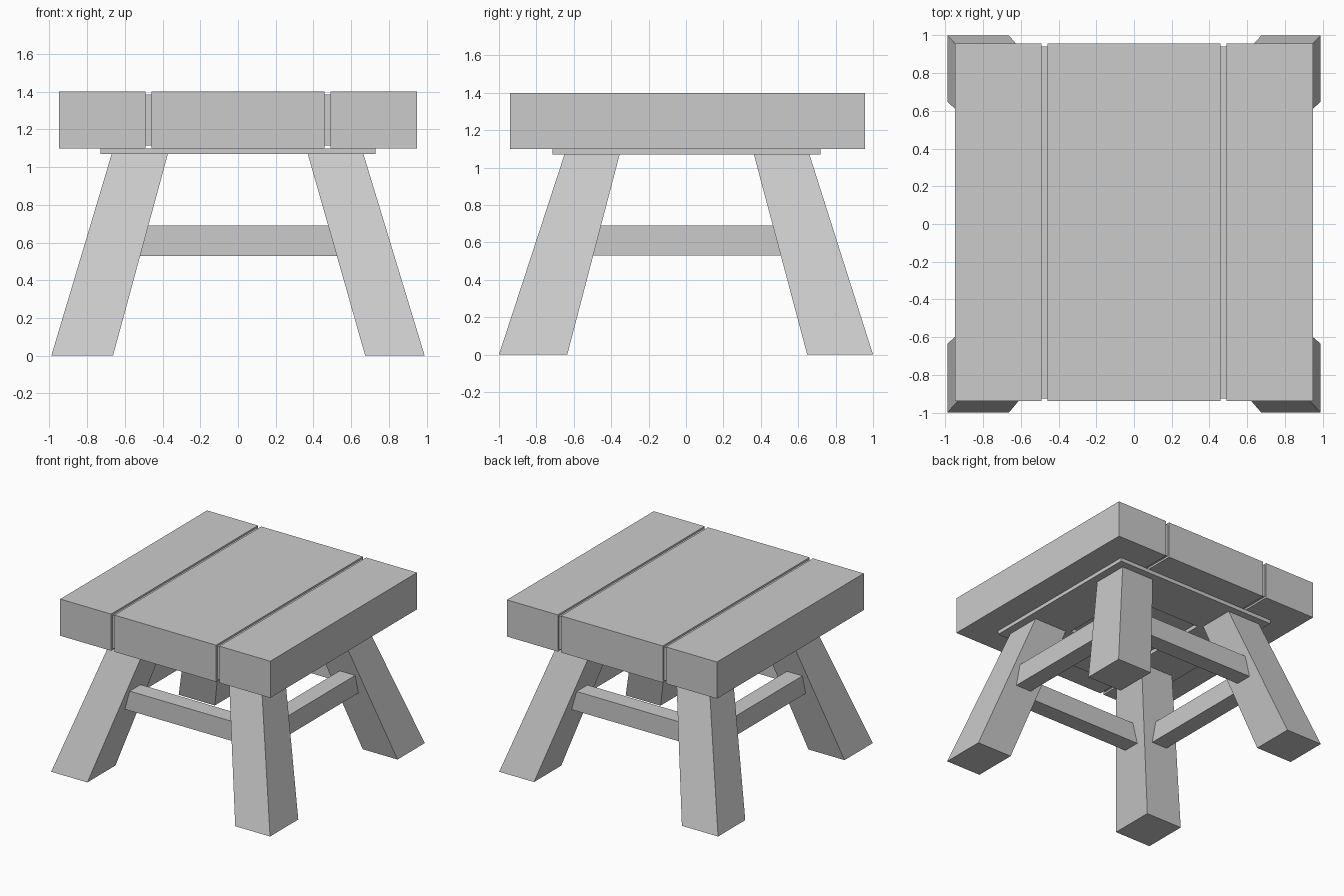
import bpy
import bmesh

if "Cube" in bpy.data.objects:
    bpy.data.objects.remove(bpy.data.objects["Cube"])


def finish(name, bm):
    bmesh.ops.recalc_face_normals(bm, faces=bm.faces)
    mesh = bpy.data.meshes.new(name)
    bm.to_mesh(mesh)
    bm.free()
    obj = bpy.data.objects.new(name, mesh)
    bpy.context.collection.objects.link(obj)
    return obj


def tapered_box(name, bottom, top, z0, z1):
    """Box between two rectangles, each given as (x0, x1, y0, y1)."""
    bm = bmesh.new()
    rings = []
    for (x0, x1, y0, y1), z in ((bottom, z0), (top, z1)):
        rings.append([bm.verts.new((x, y, z)) for x, y in
                      ((x0, y0), (x1, y0), (x1, y1), (x0, y1))])
    low, high = rings
    bm.faces.new(low[::-1])
    bm.faces.new(high)
    for i in range(4):
        j = (i + 1) % 4
        bm.faces.new((low[i], low[j], high[j], high[i]))
    return finish(name, bm)


def box(name, x0, x1, y0, y1, z0, z1):
    return tapered_box(name, (x0, x1, y0, y1), (x0, x1, y0, y1), z0, z1)


# Seat planks
for name, x0, x1 in (("left", -0.95, -0.49), ("middle", -0.46, 0.46), ("right", 0.49, 0.95)):
    box(name + "_seat_plank", x0, x1, -0.94, 0.957, 1.10, 1.40)

# Recessed strips filling the gaps between planks
for name, x in (("left", -0.475), ("right", 0.475)):
    box(name + "_gap_strip", x - 0.015, x + 0.015, -0.925, 0.942, 1.115, 1.385)

# Thin frame under the seat: two concentric squares, extruded
outer = [(-0.73, -0.715), (0.73, -0.715), (0.73, 0.72), (-0.73, 0.72)]
inner = [(-0.34, -0.33), (0.34, -0.33), (0.34, 0.335), (-0.34, 0.335)]
bm = bmesh.new()
o = [bm.verts.new((x, y, 1.07)) for x, y in outer]
n = [bm.verts.new((x, y, 1.07)) for x, y in inner]
faces = [bm.faces.new((o[i], o[(i + 1) % 4], n[(i + 1) % 4], n[i])) for i in range(4)]
new = bmesh.ops.extrude_face_region(bm, geom=faces, use_keep_orig=True)["geom"]
bmesh.ops.translate(bm, vec=(0, 0, 0.03),
                    verts=[v for v in new if isinstance(v, bmesh.types.BMVert)])
finish("under_seat_frame", bm)

# Splayed, tapering legs: (foot range, top range) along each axis
x_sides = {"left": ((-0.99, -0.663), (-0.67, -0.372)), "right": ((0.675, 0.99), (0.37, 0.665))}
y_sides = {"front": ((-1.0, -0.635), (-0.65, -0.355)), "back": ((0.648, 1.0), (0.363, 0.66))}
for yn, (y_foot, y_top) in y_sides.items():
    for xn, (x_foot, x_top) in x_sides.items():
        tapered_box(f"{yn}_{xn}_leg", x_foot + y_foot, x_top + y_top, 0, 1.07)

# Stretchers between the legs, ends buried in the leg timber
for name, c in (("front", -0.65), ("back", 0.66)):
    box(name + "_stretcher", -0.56, 0.56, c - 0.07, c + 0.07, 0.53, 0.69)
for name, c in (("left", -0.665), ("right", 0.665)):
    box(name + "_stretcher", c - 0.07, c + 0.07, -0.55, 0.56, 0.53, 0.69)
